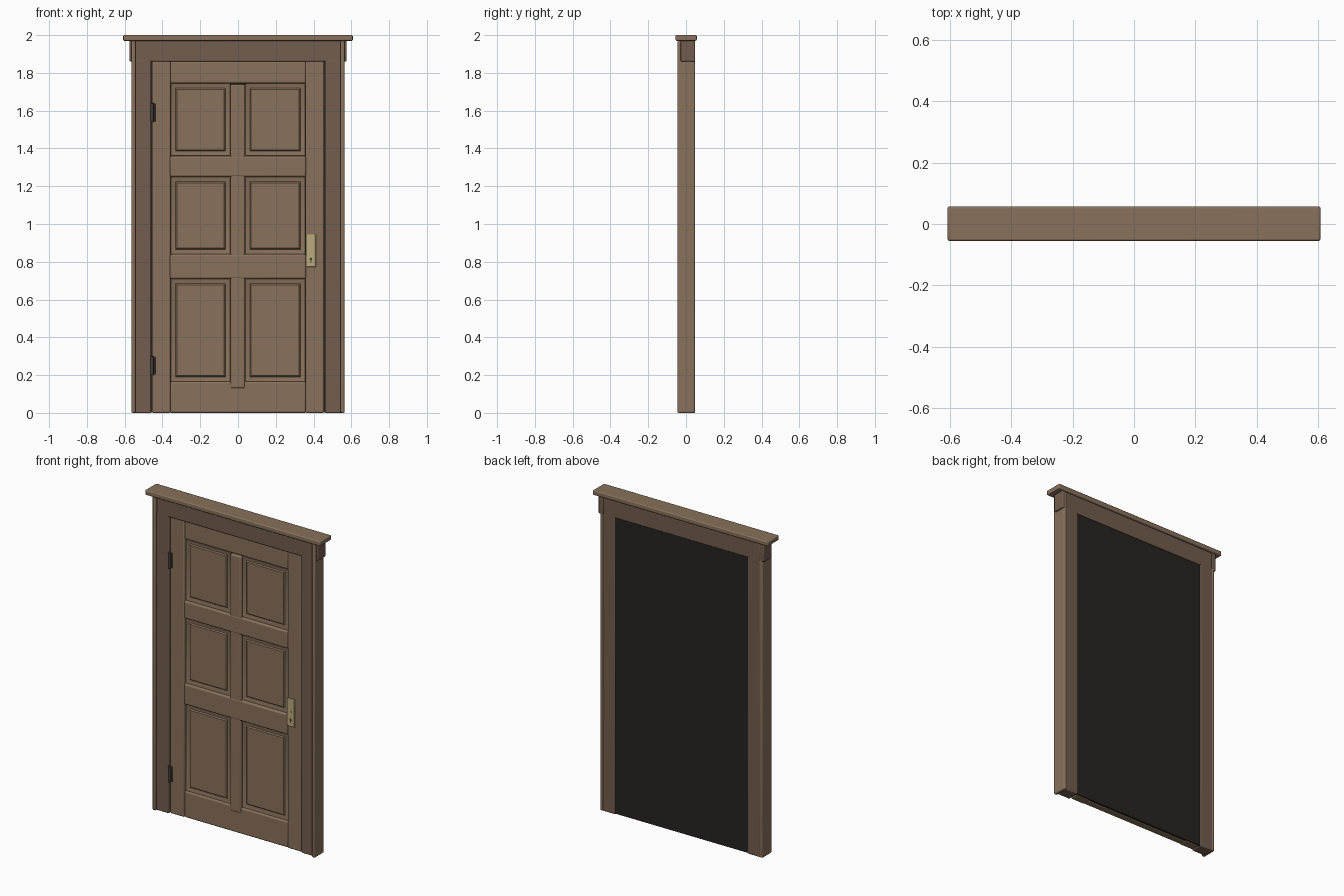
import bpy, bmesh, math
from mathutils import Matrix

if "Cube" in bpy.data.objects:
    bpy.data.objects.remove(bpy.data.objects["Cube"])


def material(name, rgb):
    m = bpy.data.materials.new(name)
    m.diffuse_color = (*rgb, 1)
    m.use_nodes = True
    m.node_tree.nodes["Principled BSDF"].inputs["Base Color"].default_value = m.diffuse_color
    return m


WOOD = material("wood", (0.25, 0.165, 0.105))
DARK_WOOD = material("dark_wood", (0.17, 0.11, 0.075))
BACKING = material("dark_backing", (0.02, 0.018, 0.015))
BRASS = material("brass", (0.5, 0.4, 0.2))
IRON = material("iron", (0.06, 0.05, 0.045))


def finish(name, bm, mat, bevel=0.0, segments=3):
    bmesh.ops.recalc_face_normals(bm, faces=bm.faces)
    me = bpy.data.meshes.new(name)
    bm.to_mesh(me)
    bm.free()
    me.materials.append(mat)
    ob = bpy.data.objects.new(name, me)
    bpy.context.collection.objects.link(ob)
    if bevel:
        mod = ob.modifiers.new("bevel", "BEVEL")
        mod.width, mod.segments = bevel, segments
    bpy.ops.object.select_all(action="DESELECT")
    ob.select_set(True)
    bpy.context.view_layer.objects.active = ob
    bpy.ops.object.shade_smooth_by_angle(angle=math.radians(35))
    return ob


def box(name, x, y, z, mat, bevel=0.004, segments=3):
    bm = bmesh.new()
    bmesh.ops.create_cube(bm, size=1)
    for v in bm.verts:
        for i, (lo, hi) in enumerate((x, y, z)):
            v.co[i] = lo if v.co[i] < 0 else hi
    return finish(name, bm, mat, bevel, segments)


def cylinder(name, centre, radius, depth, axis, mat, sides=16, bevel=0.0):
    bm = bmesh.new()
    rot = Matrix.Rotation(math.pi / 2, 4, "X") if axis == "Y" else Matrix()
    bmesh.ops.create_cone(bm, cap_ends=True, segments=sides, radius1=radius, radius2=radius,
                          depth=depth, matrix=Matrix.Translation(centre) @ rot)
    return finish(name, bm, mat, bevel, 2)


def raised_panel(name, x, z):
    # nested rectangles: (inset from the opening, y depth)
    steps = [(0, 0.03), (0, -0.004), (0.004, -0.012), (0.022, -0.006), (0.028, -0.006), (0.034, -0.013)]
    bm = bmesh.new()
    loops = []
    for d, y in steps:
        loops.append([bm.verts.new(p) for p in (
            (x[0] + d, y, z[0] + d), (x[1] - d, y, z[0] + d),
            (x[1] - d, y, z[1] - d), (x[0] + d, y, z[1] - d))])
    for a, b in zip(loops, loops[1:]):
        for i in range(4):
            j = (i + 1) % 4
            bm.faces.new((a[i], a[j], b[j], b[i]))
    bm.faces.new(loops[0])
    bm.faces.new(loops[-1])
    return finish(name, bm, WOOD)


def span(side, a, b):
    return tuple(sorted((side * a, side * b)))


# cornice and header
box("cornice", (-0.608, 0.608), (-0.055, 0.057), (1.97, 2.0), WOOD, 0.006)
box("header", (-0.545, 0.545), (-0.03, 0.046), (1.86, 1.972), DARK_WOOD, 0.006)

for side, label in ((-1, "left"), (1, "right")):
    # door casing
    box(f"{label}_header_block", span(side, 0.54, 0.575), (-0.028, 0.048), (1.86, 1.972), DARK_WOOD, 0.006)
    box(f"{label}_casing_board", span(side, 0.46, 0.55), (-0.03, 0.046), (0, 1.87), DARK_WOOD, 0.006)
    box(f"{label}_casing_edge", span(side, 0.543, 0.564), (-0.045, 0.048), (0, 1.97), WOOD, 0.007)
    # door stile
    box(f"{label}_stile", span(side, 0.357, 0.456), (-0.022, 0.036), (0, 1.862), WOOD, 0.008)

# door rails and centre mullion
for name, front, z in (("bottom_rail", -0.02, (0, 0.165)), ("lock_rail", -0.025, (0.71, 0.84)),
                       ("upper_rail", -0.025, (1.25, 1.36)), ("top_rail", -0.02, (1.745, 1.862))):
    box(name, (-0.36, 0.36), (front, 0.03), z, WOOD, 0.01, 4)
box("mullion", (-0.04, 0.037), (-0.023, 0.03), (0.13, 1.74), WOOD, 0.009, 4)

# six raised panels
for row, z in (("bottom", (0.163, 0.712)), ("middle", (0.838, 1.252)), ("top", (1.358, 1.747))):
    raised_panel(f"{row}_left_panel", (-0.358, -0.039), z)
    raised_panel(f"{row}_right_panel", (0.036, 0.358), z)

# dark back of the door
box("back_panel", (-0.465, 0.465), (0.028, 0.04), (0.003, 1.865), BACKING, 0)

# hinges
for label, z in (("lower", 0.25), ("upper", 1.59)):
    cylinder(f"{label}_hinge_barrel", (-0.455, -0.03, z), 0.009, 0.1, "Z", IRON, bevel=0.002)
    box(f"{label}_hinge_leaf", (-0.455, -0.438), (-0.026, -0.02), (z - 0.047, z + 0.047), IRON, 0.001, 1)

# lock plate with keyhole
box("lock_plate", (0.36, 0.413), (-0.031, -0.02), (0.772, 0.945), BRASS, 0.004)
cylinder("keyhole", (0.386, -0.031, 0.815), 0.007, 0.002, "Y", IRON)
box("keyhole_slot", (0.383, 0.389), (-0.032, -0.03), (0.797, 0.814), IRON, 0)
cylinder("lock_stud", (0.386, -0.032, 0.865), 0.006, 0.004, "Y", BRASS)
